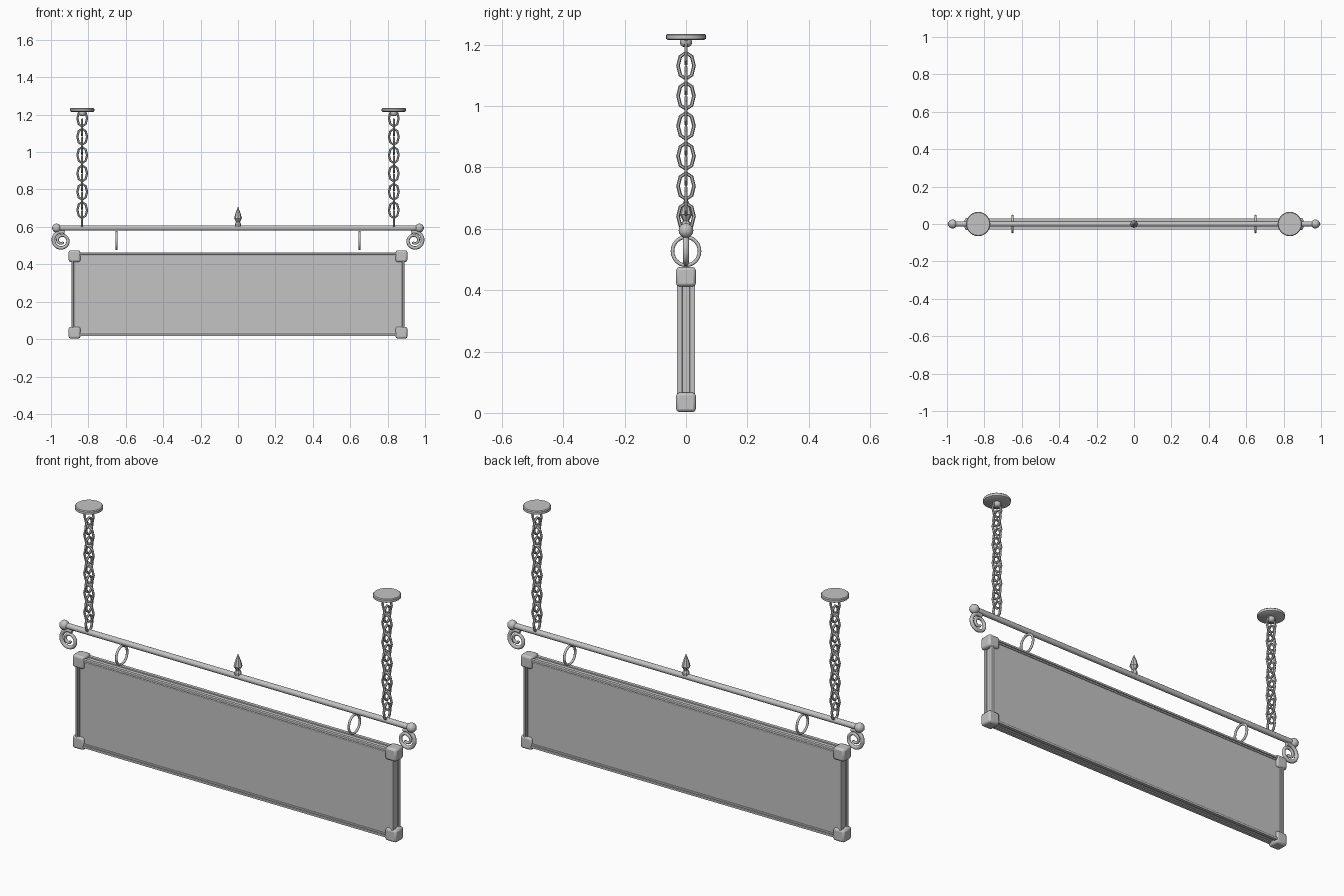
import bpy, math
from mathutils import Vector

if "Cube" in bpy.data.objects:
    bpy.data.objects.remove(bpy.data.objects["Cube"])

iron = bpy.data.materials.new("plain grey")
iron.diffuse_color = (0.55, 0.55, 0.55, 1)
iron.use_nodes = True
iron.node_tree.nodes["Principled BSDF"].inputs["Base Color"].default_value = iron.diffuse_color


def make(name, verts, faces, smooth=None, bevel=0, segs=2):
    me = bpy.data.meshes.new(name)
    me.from_pydata([tuple(v) for v in verts], [], faces)
    me.materials.append(iron)
    ob = bpy.data.objects.new(name, me)
    bpy.context.collection.objects.link(ob)
    if bevel:
        m = ob.modifiers.new("bevel", 'BEVEL')
        m.width, m.segments = bevel, segs
    if smooth:
        bpy.ops.object.select_all(action='DESELECT')
        ob.select_set(True)
        bpy.context.view_layer.objects.active = ob
        bpy.ops.object.shade_smooth_by_angle(angle=math.radians(smooth))
    return ob


def box(name, x0, x1, y0, y1, z0, z1, bevel=0, segs=2, smooth=None):
    v = [(x, y, z) for x in (x0, x1) for y in (y0, y1) for z in (z0, z1)]
    f = [(0, 1, 3, 2), (4, 6, 7, 5), (0, 4, 5, 1), (2, 3, 7, 6), (0, 2, 6, 4), (1, 5, 7, 3)]
    return make(name, v, f, smooth, bevel, segs)


def tube(name, pts, radii, normal, closed, sides, smooth=None):
    """Round tube along a planar path; normal is the plane's normal."""
    pts = [Vector(p) for p in pts]
    n, nrm, verts, faces = len(pts), Vector(normal), [], []
    for i, p in enumerate(pts):
        a = pts[(i - 1) % n] if closed or i > 0 else p
        b = pts[(i + 1) % n] if closed or i < n - 1 else p
        side = nrm.cross((b - a).normalized())
        for k in range(sides):
            t = 2 * math.pi * k / sides
            verts.append(p + radii[i] * (side * math.cos(t) + nrm * math.sin(t)))
    for i in range(n if closed else n - 1):
        j = (i + 1) % n
        for k in range(sides):
            m = (k + 1) % sides
            faces.append((i * sides + k, j * sides + k, j * sides + m, i * sides + m)[::-1])
    if not closed:
        faces.append(tuple(range(sides)))
        faces.append(tuple(range((n - 1) * sides, n * sides))[::-1])
    return make(name, verts, faces, smooth)


def lathe(name, profile, x, sides, smooth=None):
    """Turn (radius, z) points, listed bottom to top, about a vertical axis."""
    verts, faces = [], []
    for r, z in profile:
        for k in range(sides):
            t = 2 * math.pi * k / sides
            verts.append((x + r * math.cos(t), r * math.sin(t), z))
    for i in range(len(profile) - 1):
        for k in range(sides):
            m = (k + 1) % sides
            faces.append((i * sides + k, i * sides + m, (i + 1) * sides + m, (i + 1) * sides + k))
    faces.append(tuple(range(sides))[::-1])
    faces.append(tuple(range((len(profile) - 1) * sides, len(profile) * sides)))
    return make(name, verts, faces, smooth)


ROD_Z = 0.594

# sign board and its moulded frame on both faces
box("sign_board", -0.883, 0.883, -0.022, 0.022, 0.022, 0.458)
for s in (-1, 1):
    face = "front" if s < 0 else "back"
    for layer, (out, w, y0, y1) in {"outer": (0.0, 0.011, 0.012, 0.030),
                                    "inner": (0.011, 0.009, 0.012, 0.026)}.items():
        ya, yb = sorted((s * y0, s * y1))
        X, zb, zt = 0.889 - out, 0.016 + out, 0.464 - out
        n = f"{face}_{layer}_frame_"
        box(n + "top", -X, X, ya, yb, zt - w, zt, 0.003)
        box(n + "bottom", -X, X, ya, yb, zb, zb + w, 0.003)
        box(n + "left", -X, -X + w, ya, yb, zb, zt, 0.003)
        box(n + "right", X - w, X, ya, yb, zb, zt, 0.003)

# rounded corner caps
for s in (-1, 1):
    for z0, z1 in ((0.003, 0.066), (0.412, 0.475)):
        x0, x1 = sorted((s * 0.843, s * 0.905))
        box("corner_cap", x0, x1, -0.032, 0.032, z0, z1, 0.010, 2, 35)

# hanging rod
tube("hanging_rod", [(-0.97, 0, ROD_Z), (0.97, 0, ROD_Z)], [0.014] * 2, (0, 1, 0), False, 12, 40)

# spear finial in the middle
lathe("spear_finial", [(0.016, 0.600), (0.017, 0.615), (0.010, 0.626), (0.013, 0.632),
                       (0.021, 0.646), (0.013, 0.675), (0.001, 0.706)], 0, 8)

for s in (-1, 1):
    # ball on the rod end
    arc = [math.pi * (i / 8 - 0.5) for i in range(9)]
    lathe("rod_end_ball", [(max(0.0005, 0.024 * math.cos(a)), ROD_Z + 0.024 * math.sin(a))
                           for a in arc], s * 0.97, 16, 60)
    # scroll curling in below the rod end
    pts, rad, N = [], [], 44
    for i in range(N + 1):
        t = i / N
        a = math.radians(70 + 610 * t)
        r = 0.048 - 0.037 * t ** 1.3
        pts.append((s * (0.943 - r * math.cos(a)), 0, 0.527 + r * math.sin(a)))
        rad.append(0.0105 - 0.004 * t)
    if s > 0:
        pts, rad = pts[::-1], rad[::-1]
    tube("end_scroll", pts, rad, (0, 1, 0), False, 8, 50)
    # ring joining board and rod
    ring = [(s * 0.65, 0.044 * math.cos(2 * math.pi * i / 24), 0.527 + 0.046 * math.sin(2 * math.pi * i / 24))
            for i in range(24)]
    tube("hanging_ring", ring, [0.006] * 24, (1, 0, 0), True, 8, 50)
    # ceiling plate with its small boss
    lathe("ceiling_plate", [(0.058, 1.215), (0.065, 1.219), (0.065, 1.231), (0.061, 1.235)],
          s * 0.833, 24, 30)
    lathe("plate_boss", [(0.010, 1.193), (0.018, 1.199), (0.020, 1.208), (0.018, 1.217)],
          s * 0.833, 12, 50)
    # chain of eight-sided links, each turned a quarter from the last
    for i in range(12):
        zc = 1.18 - 0.049 * i
        link, turned = [], i % 2 == 1
        for k in range(8):
            a = 2 * math.pi * k / 8
            h, v = 0.026 * math.cos(a), 0.043 * math.sin(a)
            link.append((s * 0.833 + (0 if turned else h), h if turned else 0, zc + v))
        tube("chain_link", link, [0.006] * 8, (1, 0, 0) if turned else (0, -1, 0), True, 6)
